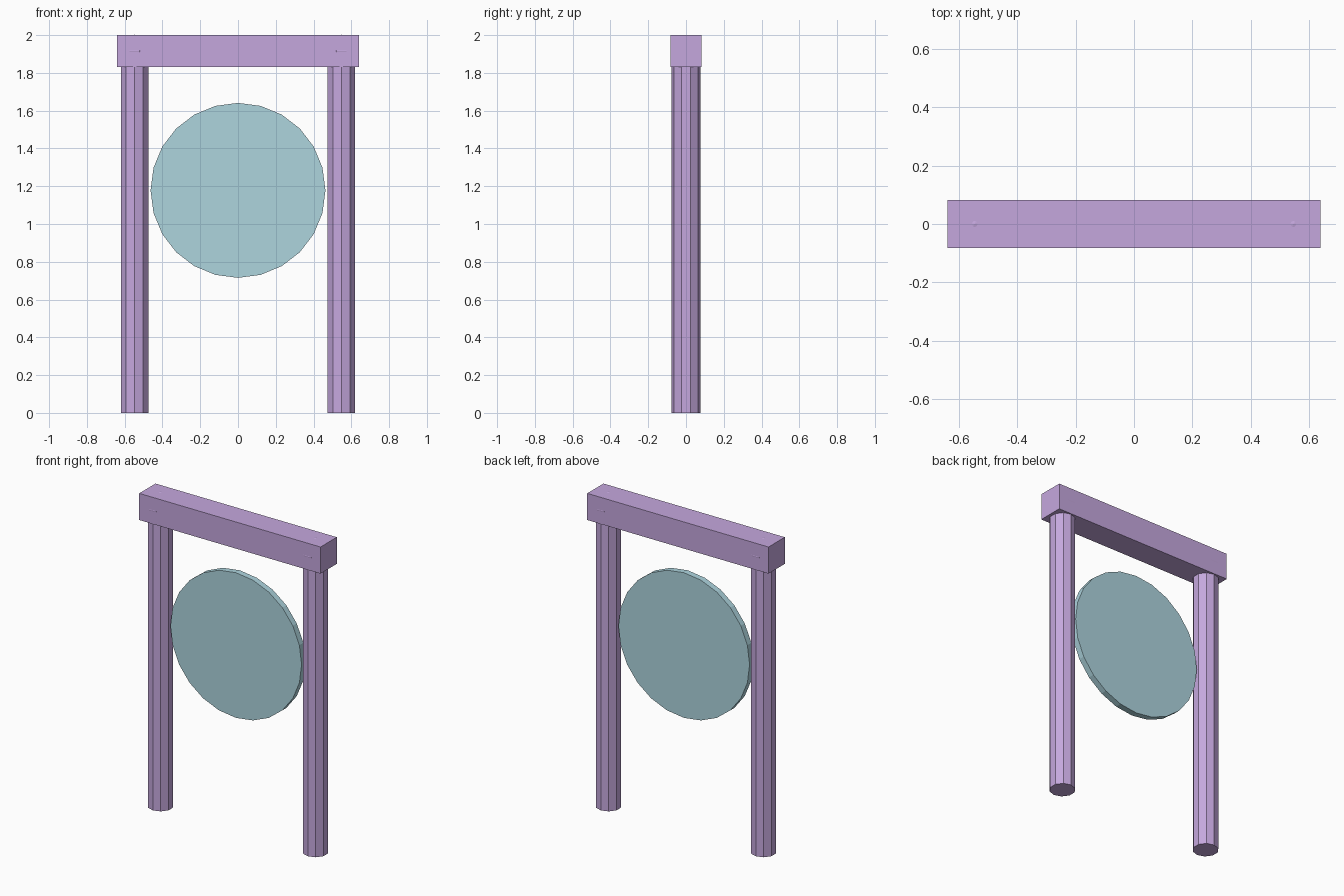
import bpy
from math import pi

default = bpy.data.objects.get("Cube")
if default:
    bpy.data.objects.remove(default, do_unlink=True)


def make_material(name, rgb):
    mat = bpy.data.materials.new(name)
    mat.use_nodes = True
    mat.diffuse_color = (*rgb, 1)
    mat.node_tree.nodes["Principled BSDF"].inputs["Base Color"].default_value = (*rgb, 1)
    return mat


def finish(name, mat):
    obj = bpy.context.object
    obj.name = name
    obj.data.materials.append(mat)
    bpy.ops.object.transform_apply(location=False, rotation=True, scale=True)
    return obj


lilac = make_material("lilac", (0.56, 0.39, 0.73))
pale_teal = make_material("pale teal", (0.42, 0.66, 0.73))

BEAM_Z = 1.915    # beam centre height
POST_X = 0.547

# Crossbeam
bpy.ops.mesh.primitive_cube_add(size=1, location=(0, 0, BEAM_Z))
bpy.context.object.scale = (1.28, 0.164, 0.17)
finish("crossbeam", lilac)

# Ten-sided posts, each with a ball joint that just breaks through the beam
for side, sign in (("left", 1), ("right", -1)):
    x = sign * POST_X
    bpy.ops.mesh.primitive_cylinder_add(vertices=10, radius=0.077, depth=BEAM_Z,
                                        location=(x, 0, BEAM_Z / 2))
    finish(side + "_post", lilac)
    bpy.ops.mesh.primitive_uv_sphere_add(segments=10, ring_count=8, radius=0.087,
                                         location=(x, 0, BEAM_Z), rotation=(0, 0, pi / 2))
    finish(side + "_ball_joint", lilac)

# Round disc between the posts
bpy.ops.mesh.primitive_cylinder_add(vertices=24, radius=0.463, depth=0.04,
                                    location=(0, 0, 1.178), rotation=(pi / 2, 0, 0))
finish("disc", pale_teal)
